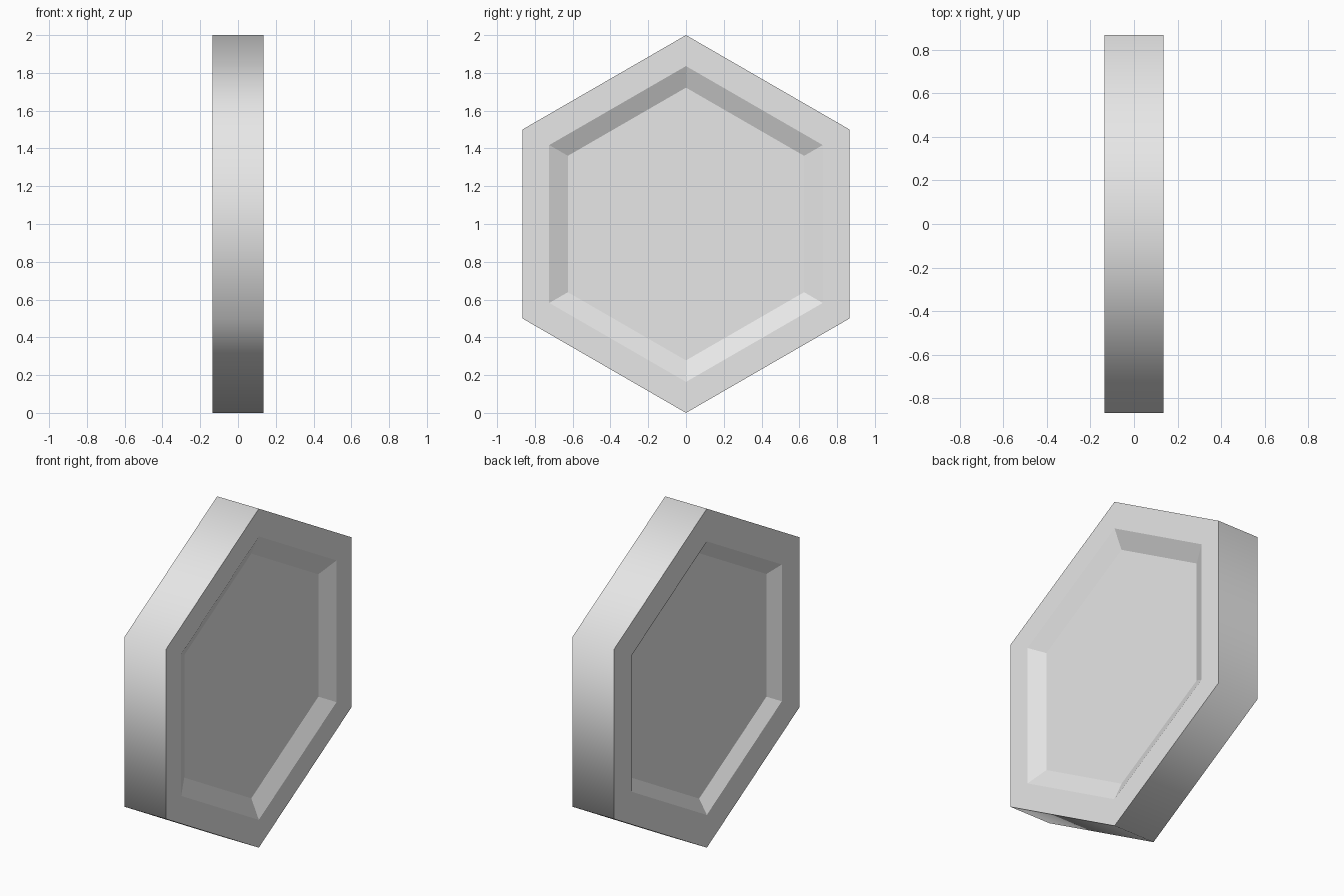
import bpy
import bmesh
import math
from mathutils import Vector

cube = bpy.data.objects.get("Cube")
if cube:
    bpy.data.objects.remove(cube, do_unlink=True)

HALF = 0.136     # half thickness along x
CENTRE_Z = 1.0

grey = bpy.data.materials.new("light_grey")
grey.use_nodes = True
grey.diffuse_color = (0.8, 0.8, 0.8, 1)
grey.node_tree.nodes["Principled BSDF"].inputs["Base Color"].default_value = (0.8, 0.8, 0.8, 1)

bm = bmesh.new()


def hexagon(x, radius):
    """Ring of six vertices in the yz plane, one corner pointing up."""
    return [bm.verts.new((x, radius * math.sin(i * math.pi / 3),
                          CENTRE_Z + radius * math.cos(i * math.pi / 3)))
            for i in range(6)]


def bridge(a, b):
    return [bm.faces.new((a[i], a[(i + 1) % 6], b[(i + 1) % 6], b[i])) for i in range(6)]


# Each side: outer edge, rim, sloped recess wall, floor
outer = []
for side, rim_r, floor_r, depth in ((1, 0.836, 0.722, 0.049), (-1, 0.807, 0.724, 0.05)):
    edge = hexagon(side * HALF, 1.0)
    rim = hexagon(side * HALF, rim_r)
    floor = hexagon(side * (HALF - depth), floor_r)
    bridge(edge, rim)
    bridge(rim, floor)
    bm.faces.new(floor)
    outer.append(edge)

# Outer band, smoothed around its corners but sharp against the rims
for face in bridge(*outer):
    face.smooth = True
for ring in outer:
    for i in range(6):
        bm.edges.get((ring[i], ring[(i + 1) % 6])).smooth = False

bmesh.ops.recalc_face_normals(bm, faces=bm.faces)
mesh = bpy.data.meshes.new("hexagonal_tile")
bm.to_mesh(mesh)
bm.free()
mesh.materials.append(grey)
tile = bpy.data.objects.new("hexagonal_tile", mesh)
bpy.context.collection.objects.link(tile)
